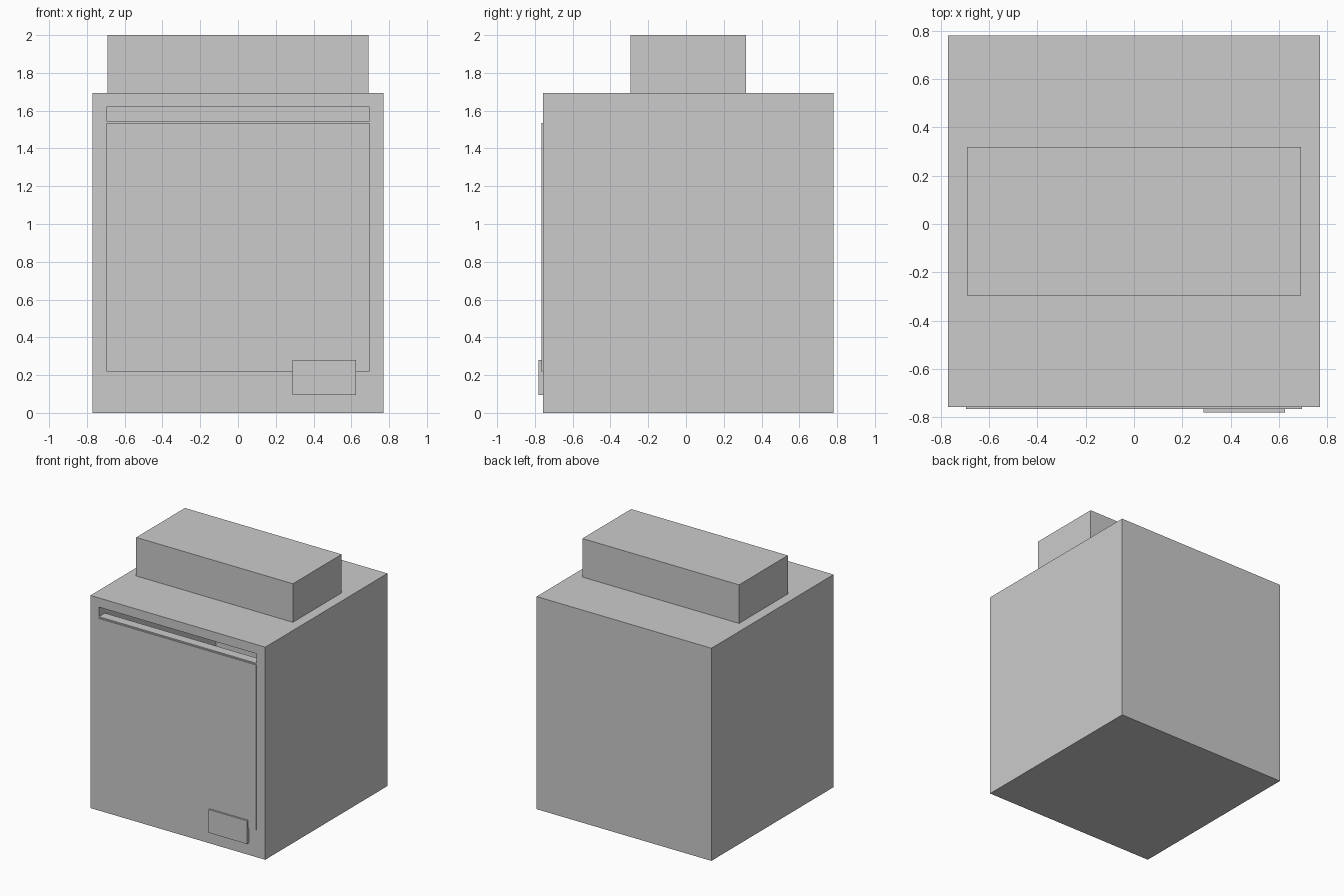
import bpy
import bmesh
from mathutils import Vector

if "Cube" in bpy.data.objects:
    bpy.data.objects.remove(bpy.data.objects["Cube"])


def box(name, lo, hi):
    """Axis-aligned box from its two opposite corners."""
    lo, hi = Vector(lo), Vector(hi)
    bm = bmesh.new()
    bmesh.ops.create_cube(bm, size=1)
    bmesh.ops.scale(bm, vec=hi - lo, verts=bm.verts)
    bmesh.ops.translate(bm, vec=(lo + hi) / 2, verts=bm.verts)
    mesh = bpy.data.meshes.new(name)
    bm.to_mesh(mesh)
    bm.free()
    obj = bpy.data.objects.new(name, mesh)
    bpy.context.collection.objects.link(obj)
    return obj


def cut(target, cutter):
    """Subtract a hidden helper box."""
    mod = target.modifiers.new(cutter.name, 'BOOLEAN')
    mod.operation = 'DIFFERENCE'
    mod.solver = 'EXACT'
    mod.object = cutter
    cutter.hide_render = True
    cutter.hide_viewport = True


FRONT, BACK, WALL = -0.757, 0.78, 0.075
SLOT_X, SLOT_TOP = 0.695, 1.62

# Hollow cabinet with a wide slot near the top of its front
cabinet = box("cabinet", (-0.77, FRONT, 0), (0.77, BACK, 1.693))
cut(cabinet, box("cavity_cutter", (-SLOT_X, FRONT + WALL, WALL),
                 (SLOT_X, BACK - 0.065, SLOT_TOP)))
cut(cabinet, box("slot_cutter", (-SLOT_X, FRONT - 0.1, 1.544),
                 (SLOT_X, FRONT + WALL + 0.1, SLOT_TOP)))

# Raised block on the lid
box("top_block", (-0.69, -0.295, 1.693), (0.69, 0.318, 2.0))

# Thin front panel below the slot, and the small plate on it
box("front_panel", (-SLOT_X, -0.765, 0.22), (SLOT_X, FRONT + 0.005, 1.534))
box("small_plate", (0.288, -0.78, 0.095), (0.625, FRONT + 0.002, 0.28))
